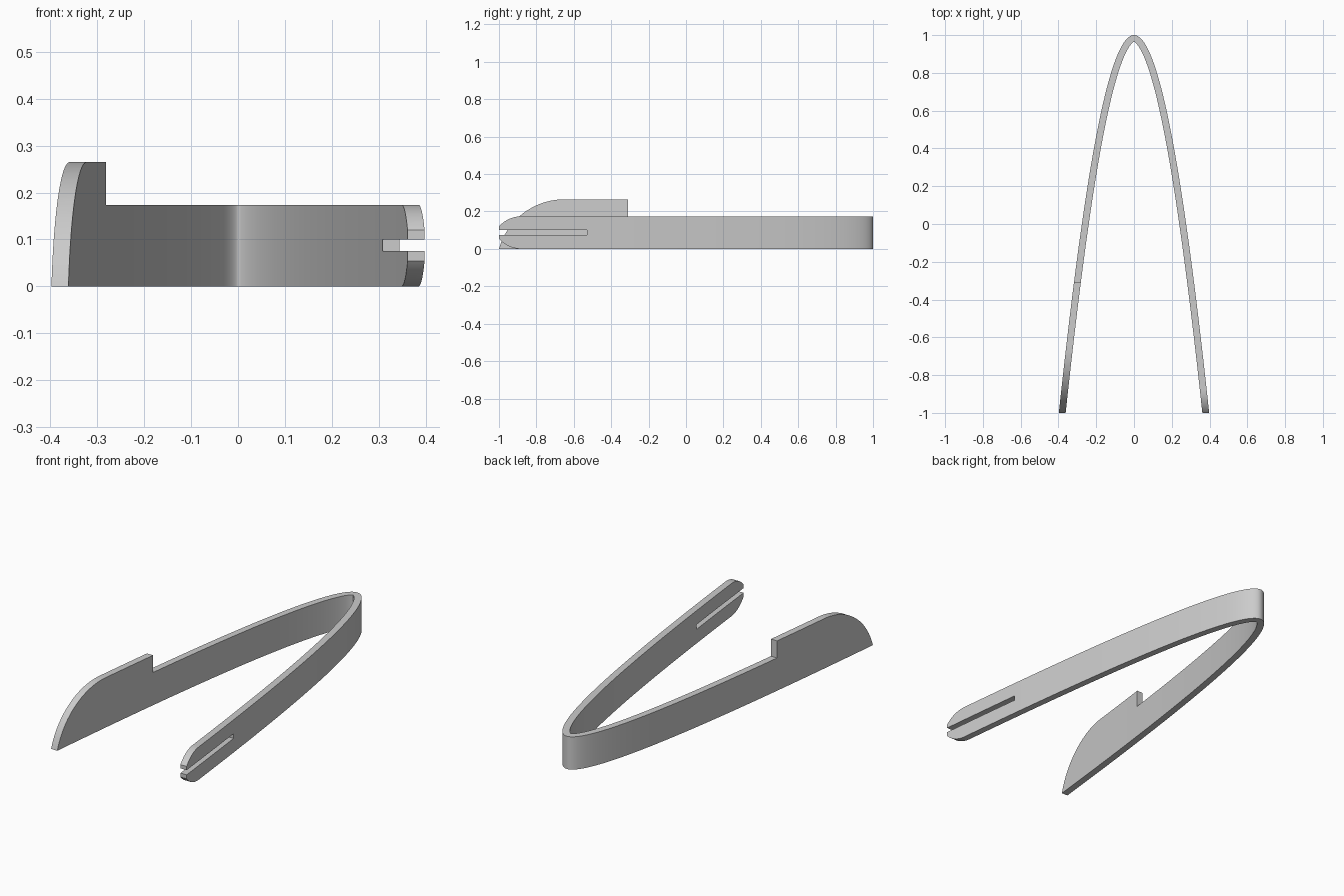
import bpy, bmesh, math
from mathutils import Vector

cube = bpy.data.objects.get("Cube")
if cube:
    bpy.data.objects.remove(cube, do_unlink=True)

GREY = (0.6, 0.6, 0.6, 1)
mat = bpy.data.materials.new("light grey")
mat.use_nodes = True
mat.diffuse_color = GREY
mat.node_tree.nodes["Principled BSDF"].inputs["Base Color"].default_value = GREY

A, B = 0.0732, 0.003      # outline of the bend: x^2 = A*u + B*u^2, u = 1 - y
THICK, BAND_H, BLADE_H = 0.036, 0.174, 0.265
STEP_Y = -0.31            # where the taller blade begins


def wall_points(x):
    """Outer and inner plan points of the bent strip at outer position x."""
    u = (-A + math.sqrt(A * A + 4 * B * x * x)) / (2 * B)
    outer = Vector((x, 1 - u, 0))
    inward = -Vector((2 * x, A + 2 * B * u, 0)).normalized()
    return outer, outer + inward * THICK


def finish(name, bm):
    bmesh.ops.recalc_face_normals(bm, faces=bm.faces)
    mesh = bpy.data.meshes.new(name)
    bm.to_mesh(mesh)
    bm.free()
    obj = bpy.data.objects.new(name, mesh)
    bpy.context.collection.objects.link(obj)
    mesh.materials.append(mat)
    return obj


def strip(name, x0, x1, height, planes, count):
    """Upright strip following the bend, trimmed by (point, outward normal) planes."""
    bm = bmesh.new()
    up = Vector((0, 0, height))
    rings = []
    for i in range(count + 1):
        o, n = wall_points(x0 + (x1 - x0) * i / count)
        rings.append([bm.verts.new(p) for p in (o, n, n + up, o + up)])
    for r, s in zip(rings, rings[1:]):
        for k in range(4):
            j = (k + 1) % 4
            bm.faces.new((r[k], r[j], s[j], s[k]))
    bm.faces.new(rings[0])
    bm.faces.new(rings[-1])
    for co, no in planes:
        bmesh.ops.bisect_plane(bm, geom=bm.verts[:] + bm.edges[:] + bm.faces[:],
                               plane_co=co, plane_no=no, clear_outer=True)
        bmesh.ops.holes_fill(bm, edges=[e for e in bm.edges if e.is_boundary])
    return finish(name, bm)


def cut(obj, name, profile, x0, x1):
    """Subtract a side profile (y, z) extruded between x0 and x1."""
    bm = bmesh.new()
    face = bm.faces.new([bm.verts.new((x0, y, z)) for y, z in profile])
    new = bmesh.ops.extrude_face_region(bm, geom=[face])["geom"]
    bmesh.ops.translate(bm, vec=(x1 - x0, 0, 0),
                        verts=[v for v in new if isinstance(v, bmesh.types.BMVert)])
    cutter = finish(name, bm)
    mod = obj.modifiers.new(name, "BOOLEAN")
    mod.operation, mod.solver, mod.object = "DIFFERENCE", "EXACT", cutter
    bpy.context.view_layer.objects.active = obj
    bpy.ops.object.modifier_apply(modifier=name)
    bpy.data.objects.remove(cutter, do_unlink=True)


def arc(y0, top, r, y_end, n=20):
    """Circle arc tangent to height top at y0, falling towards y_end."""
    pts = []
    full = math.asin((y0 - y_end) / r)
    for i in range(n + 1):
        a = full * i / n
        pts.append((y0 - r * math.sin(a), top - r + r * math.cos(a)))
    return pts


FRONT = ((0, -1, 0), (0, -1, 0))

# Bent strip: one arm, the bend and the other arm up to the blade
band = strip("bent_band", -0.335, 0.41, BAND_H, [FRONT], 160)
bm = bmesh.new()
bm.from_mesh(band.data)
doomed = bmesh.ops.bisect_plane(bm, geom=bm.verts[:] + bm.edges[:] + bm.faces[:],
                                plane_co=(0, STEP_Y, 0), plane_no=(0, -1, 0))
bmesh.ops.delete(bm, geom=[f for f in bm.faces if f.calc_center_median().x < 0
                           and f.calc_center_median().y < STEP_Y], context="FACES")
bmesh.ops.holes_fill(bm, edges=[e for e in bm.edges if e.is_boundary])
bmesh.ops.recalc_face_normals(bm, faces=bm.faces)
bm.to_mesh(band.data)
bm.free()

# Rounded prong tips and the slot between them
tip = arc(-0.88, BAND_H, 0.16, -1.01)
upper = tip + [(-1.1, 0.1), (-1.1, 0.3), (-0.88, 0.3)]
lower = [(y, BAND_H - z) for y, z in upper]
slot = [(-1.1, 0.075), (-0.53, 0.075), (-0.53, 0.1), (-1.1, 0.1)]
for label, profile in (("upper_tip", upper), ("lower_tip", lower), ("slot", slot)):
    cut(band, label, profile, 0.2, 0.6)

# Taller blade with a curved front
blade = strip("blade", -0.41, -0.3, BLADE_H,
              [FRONT, ((0, STEP_Y, 0), (0, 1, 0))], 30)
curve = arc(-0.65, BLADE_H, 0.3636, -1.01, 32)
cut(blade, "blade_front", curve + [(-1.1, -0.1), (-1.1, 0.4), (-0.65, 0.4)], -0.6, -0.2)

for obj in (band, blade):
    bpy.ops.object.select_all(action="DESELECT")
    obj.select_set(True)
    bpy.context.view_layer.objects.active = obj
    bpy.ops.object.shade_smooth_by_angle(angle=math.radians(30))
